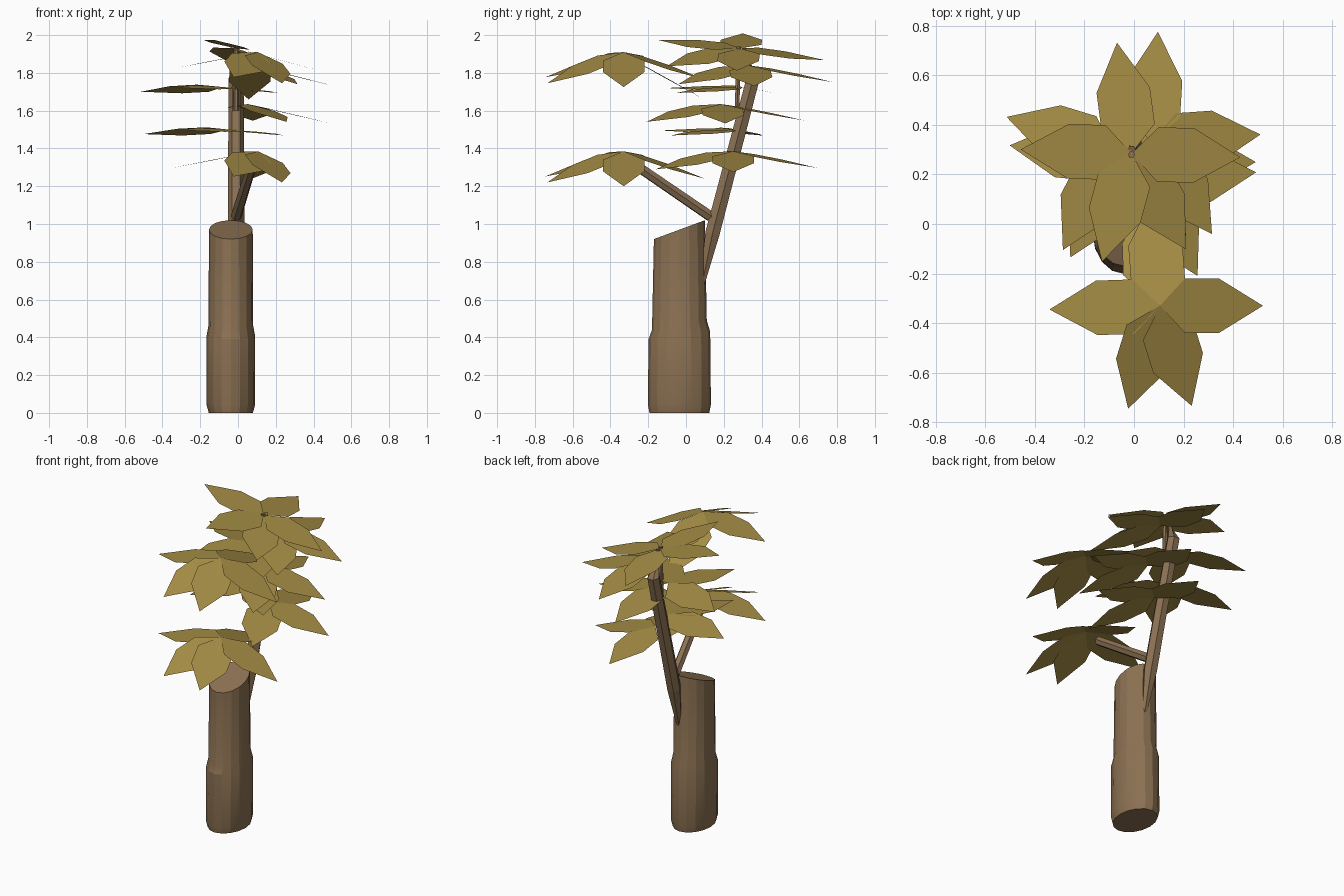
import bpy, bmesh, math
from mathutils import Vector, Matrix

if "Cube" in bpy.data.objects:
    bpy.data.objects.remove(bpy.data.objects["Cube"], do_unlink=True)


def material(name, color):
    m = bpy.data.materials.new(name)
    m.use_nodes = True
    m.diffuse_color = color
    m.node_tree.nodes["Principled BSDF"].inputs["Base Color"].default_value = color
    return m


BARK = material("brown bark", (0.26, 0.165, 0.085, 1))
LEAF = material("olive gold leaf", (0.375, 0.265, 0.06, 1))


def finish(bm, name, mat):
    me = bpy.data.meshes.new(name)
    bm.to_mesh(me)
    bm.free()
    me.materials.append(mat)
    ob = bpy.data.objects.new(name, me)
    bpy.context.collection.objects.link(ob)
    return ob


def skin(bm, rings):
    """Bridge a list of vertex rings and cap both ends."""
    n = len(rings[0])
    for a, b in zip(rings, rings[1:]):
        for i in range(n):
            j = (i + 1) % n
            bm.faces.new((a[i], a[j], b[j], b[i]))
    bm.faces.new(rings[0][::-1])
    bm.faces.new(rings[-1])
    bmesh.ops.recalc_face_normals(bm, faces=bm.faces)


# Oval trunk with a thicker foot and a slanting cut top
def trunk():
    bm = bmesh.new()
    # height, x radius, y radius, slope along y
    profile = [(0, 0.117, 0.158, 0), (0.045, 0.129, 0.167, 0),
               (0.41, 0.128, 0.163, 0.12), (0.465, 0.118, 0.145, 0.17),
               (0.97, 0.116, 0.135, 0.37)]
    rings = []
    for z, rx, ry, slope in profile:
        ring = []
        for i in range(16):
            a = math.tau * i / 16
            y = ry * math.sin(a)
            ring.append(bm.verts.new((-0.038 + rx * math.cos(a), -0.035 + y, z + slope * y)))
        rings.append(ring)
    skin(bm, rings)
    ob = finish(bm, "trunk", BARK)
    bpy.ops.object.select_all(action='DESELECT')
    ob.select_set(True)
    bpy.context.view_layer.objects.active = ob
    bpy.ops.object.shade_smooth_by_angle(angle=math.radians(18))


# Tapered six-sided stems
def stem(name, points, radii):
    bm = bmesh.new()
    pts = [Vector(p) for p in points]
    rings = []
    for i, (p, r) in enumerate(zip(pts, radii)):
        d = pts[min(i + 1, len(pts) - 1)] - pts[max(i - 1, 0)]
        q = d.to_track_quat('Z', 'Y')
        rings.append([bm.verts.new(p + q @ Vector((r * math.cos(k * math.tau / 6),
                                                   r * math.sin(k * math.tau / 6), 0)))
                      for k in range(6)])
    skin(bm, rings)
    finish(bm, name, BARK)


# One pointed leaf: outline along +x, turned to its direction
OUTLINE = [(0, 0), (0.11, -0.11), (0.26, -0.11), (0.455, 0), (0.26, 0.11), (0.11, 0.11)]


def add_leaf(bm, base, angle, drop, roll):
    m = (base @ Matrix.Rotation(math.radians(angle), 4, 'Z')
         @ Matrix.Rotation(math.radians(drop), 4, 'Y')
         @ Matrix.Rotation(math.radians(roll), 4, 'X'))
    bm.faces.new([bm.verts.new(m @ Vector((x, y, 0))) for x, y in OUTLINE])


def whorl(name, center, tilt, leaves):
    """Each leaf is direction, drop and roll."""
    bm = bmesh.new()
    base = Matrix.Translation(center) @ Matrix.Rotation(math.radians(tilt), 4, 'Y')
    for leaf in leaves:
        add_leaf(bm, base, *leaf)
    finish(bm, name, LEAF)


def right_half(right, front):
    return [(right, 11, 0), (86, 11, 0), (front, 11, -6)]


def left_half(left):
    return [(left, 6, 9), (243, 2, -2), (310, 2, 0)]


FRONT = [(0, 17, 0), (92, 19, 0), (182, 18, 0), (255, 19, -8), (290, 19, -5)]
CROWN = [(-2, 5, 0), (96, 9, 0), (178, 0, 0), (254, -3, 0), (301, 7, -6)]

trunk()
stem("main_stem", [(-0.01, 0.085, 0.68), (-0.01, 0.14, 0.95), (-0.01, 0.355, 1.77), (-0.01, 0.3, 1.93)],
     [0.015, 0.044, 0.04, 0.018])
stem("top_twig", [(-0.01, 0.27, 1.6), (-0.01, 0.28, 1.94)], [0.014, 0.014])
stem("front_branch", [(-0.01, 0.13, 1.04), (0.07, -0.25, 1.3)], [0.03, 0.028])

whorl("front_lower_leaves", (0.105, -0.33, 1.385), 7, FRONT)
whorl("front_upper_leaves", (0.105, -0.33, 1.91), 7, FRONT)
whorl("front_hanging_leaf", (0.07, -0.3, 1.88), 0, [(92, 29, 0)])
whorl("low_right_leaves", (0.05, 0.25, 1.385), 3, right_half(0, 293))
whorl("middle_right_leaves", (0.05, 0.185, 1.635), 2, right_half(3, 298))
whorl("high_right_leaves", (0.07, 0.33, 1.84), 3, right_half(4, 304))
whorl("low_left_leaves", (-0.05, 0.27, 1.5), 3, left_half(174))
whorl("middle_left_leaves", (-0.08, 0.3, 1.725), 3, left_half(163))
whorl("top_leaves", (-0.01, 0.285, 1.93), 10, CROWN)
